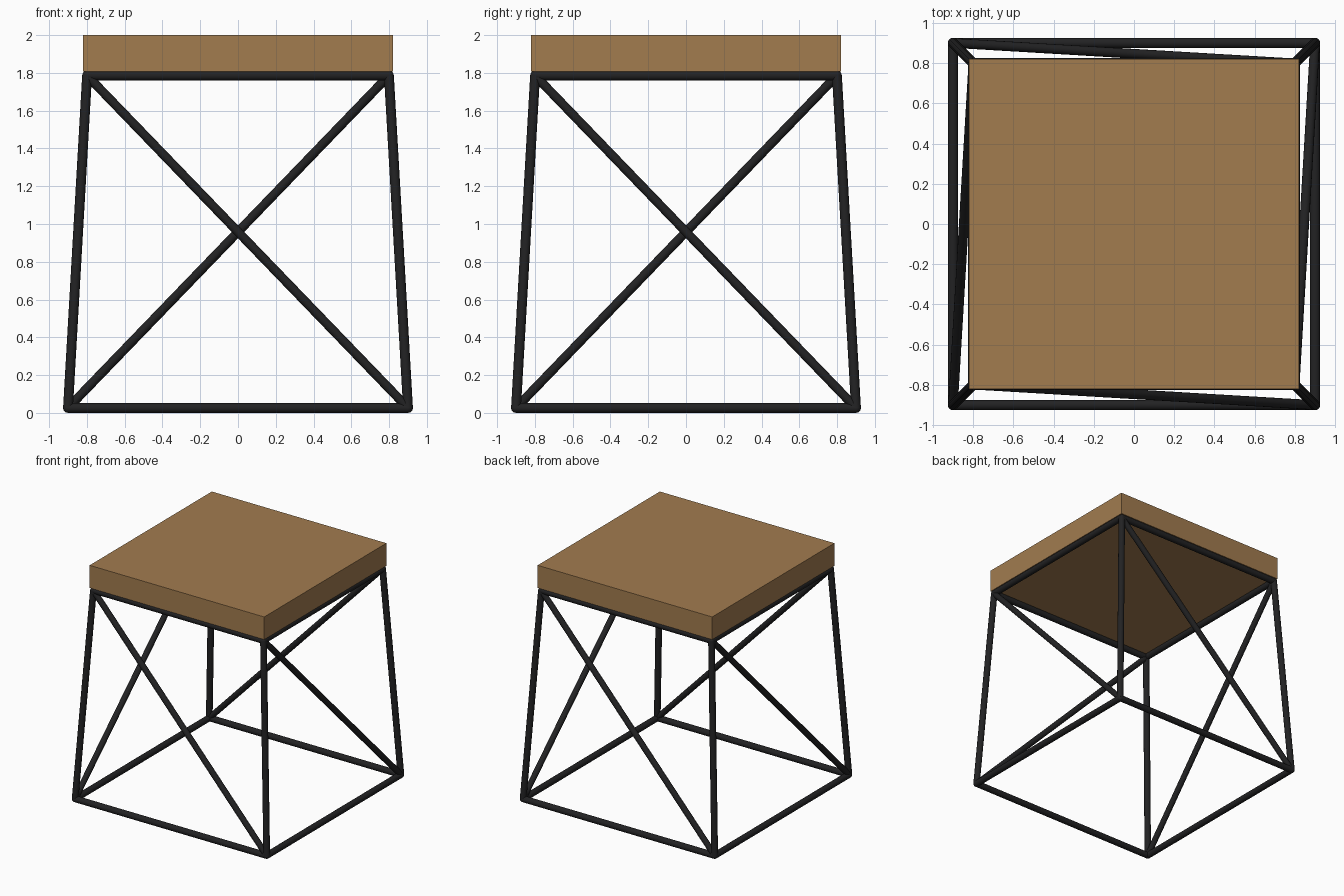
import bpy, math
from mathutils import Vector

if "Cube" in bpy.data.objects:
    bpy.data.objects.remove(bpy.data.objects["Cube"])

def material(name, rgb):
    m = bpy.data.materials.new(name)
    m.diffuse_color = (*rgb, 1)
    m.use_nodes = True
    m.node_tree.nodes["Principled BSDF"].inputs["Base Color"].default_value = m.diffuse_color
    return m

wood = material("wood brown", (0.36, 0.2, 0.078))
metal = material("black metal", (0.016, 0.016, 0.017))

R = 0.026                    # tube radius
BOTTOM, TOP = 0.9, 0.799     # half widths of the two rings
Z0, Z1 = R, 1.786            # ring heights

def tube(name, a, b, r=R):
    a, b = Vector(a), Vector(b)
    d = b - a
    bpy.ops.mesh.primitive_cylinder_add(vertices=16, radius=r, depth=d.length, location=(a + b) / 2)
    o = bpy.context.object
    o.name = name
    o.rotation_euler = d.to_track_quat('Z', 'Y').to_euler()
    o.data.materials.append(metal)
    bpy.ops.object.shade_smooth_by_angle(angle=math.radians(40))

def joint(name, p):
    bpy.ops.mesh.primitive_uv_sphere_add(segments=16, ring_count=8, radius=R, location=p)
    o = bpy.context.object
    o.name = name
    o.data.materials.append(metal)
    bpy.ops.object.shade_smooth()

# Corners run anticlockwise from front left
signs = [(-1, -1), (1, -1), (1, 1), (-1, 1)]
low = [(x * BOTTOM, y * BOTTOM, Z0) for x, y in signs]
high = [(x * TOP, y * TOP, Z1) for x, y in signs]
sides = ["front", "right", "back", "left"]

# Frame: rings, legs, one diagonal brace per side, rounded corner joints
for i, side in enumerate(sides):
    j = (i + 1) % 4
    tube(side + "_bottom_rail", low[i], low[j])
    tube(side + "_top_rail", high[i], high[j])
    tube(side + "_leg", low[i], high[i])
    tube(side + "_brace", low[j], high[i], 0.024)
    joint(side + "_foot_joint", low[i])
    joint(side + "_top_joint", high[i])

# Seat slab
bpy.ops.mesh.primitive_cube_add(size=1, location=(0, 0, 1.904))
seat = bpy.context.object
seat.name = "seat"
seat.scale = (1.64, 1.64, 0.192)
seat.data.materials.append(wood)
